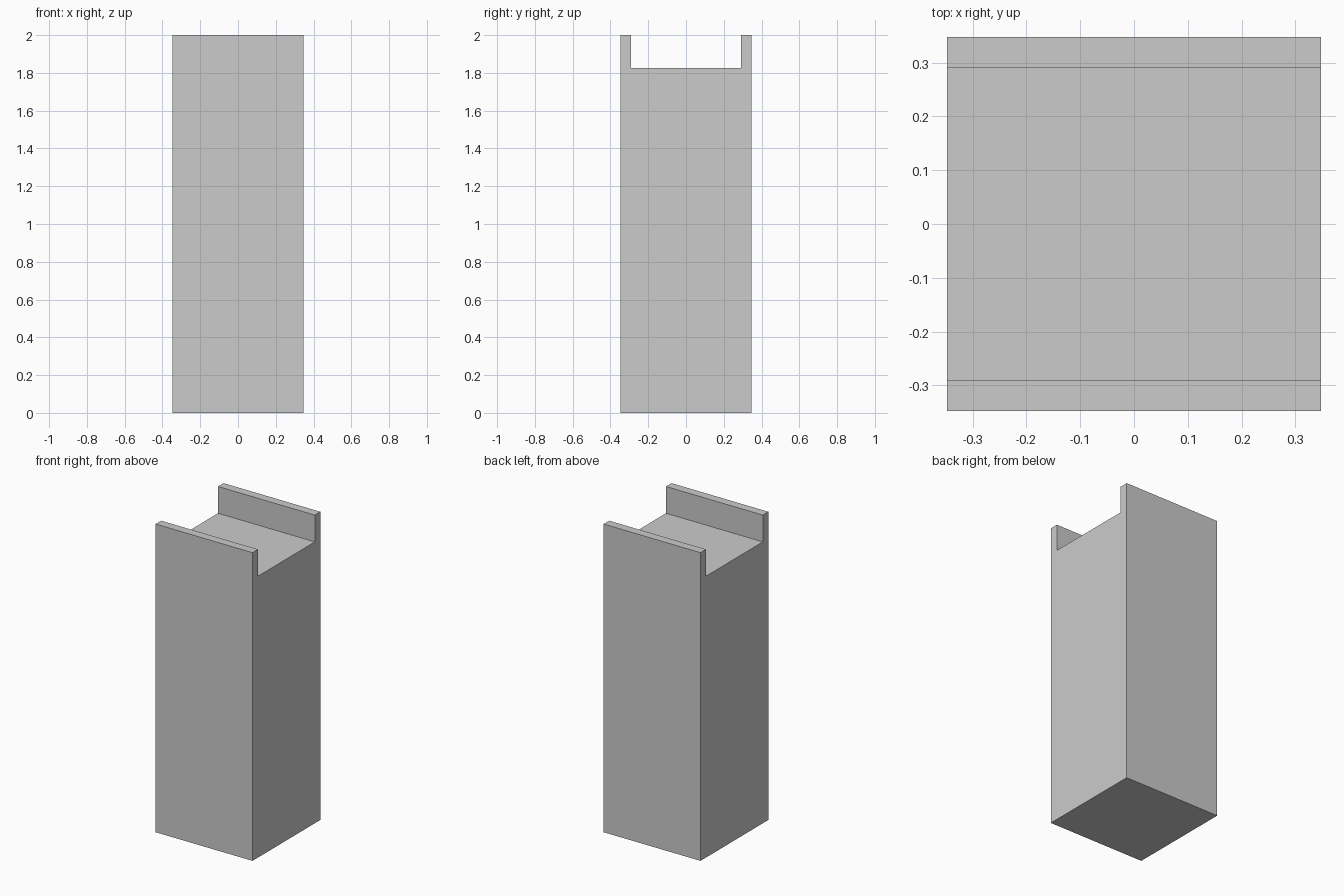
import bpy, bmesh

if "Cube" in bpy.data.objects:
    bpy.data.objects.remove(bpy.data.objects["Cube"])

HALF = 0.3475    # half width of the square post
SLOT = 0.291     # half width of the channel
FLOOR = 1.826    # height of the channel floor
TOP = 2.0

# Channel-topped profile in the y-z plane: right half, then mirrored left half
half = [(HALF, 0), (HALF, TOP), (SLOT, TOP), (SLOT, FLOOR)]
profile = half + [(-y, z) for y, z in reversed(half)]

# Extrude the profile along x
bm = bmesh.new()
face = bm.faces.new([bm.verts.new((-HALF, y, z)) for y, z in profile])
ext = bmesh.ops.extrude_face_region(bm, geom=[face], use_keep_orig=True)
verts = [g for g in ext["geom"] if isinstance(g, bmesh.types.BMVert)]
bmesh.ops.translate(bm, verts=verts, vec=(2 * HALF, 0, 0))
bmesh.ops.recalc_face_normals(bm, faces=bm.faces[:])

mesh = bpy.data.meshes.new("slotted_post")
bm.to_mesh(mesh)
bm.free()
bpy.context.collection.objects.link(bpy.data.objects.new("slotted_post", mesh))
